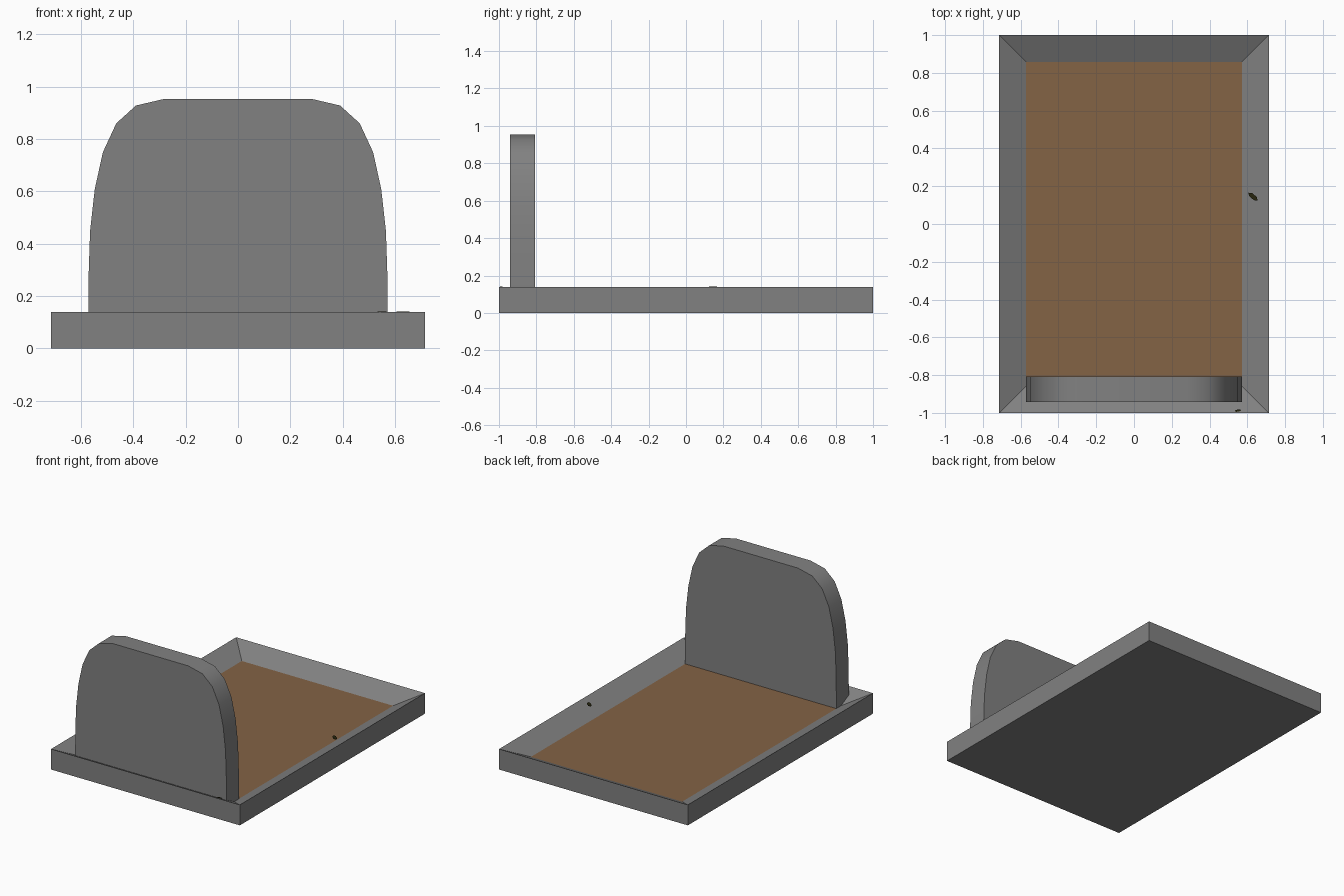
import bpy, bmesh, math
from mathutils import Matrix, Vector

if "Cube" in bpy.data.objects:
    bpy.data.objects.remove(bpy.data.objects["Cube"])


def material(name, rgb):
    m = bpy.data.materials.new(name)
    m.diffuse_color = (*rgb, 1)
    m.use_nodes = True
    m.node_tree.nodes["Principled BSDF"].inputs["Base Color"].default_value = m.diffuse_color
    return m


STONE = material("grey stone", (0.22, 0.22, 0.22))
SOIL = material("brown soil", (0.23, 0.125, 0.06))
DARK = material("dark olive", (0.02, 0.018, 0.004))


def make(name, bm, *mats):
    bmesh.ops.recalc_face_normals(bm, faces=bm.faces)
    mesh = bpy.data.meshes.new(name)
    bm.to_mesh(mesh)
    bm.free()
    for m in mats:
        mesh.materials.append(m)
    ob = bpy.data.objects.new(name, mesh)
    bpy.context.collection.objects.link(ob)
    return ob


def extrude_polygon(points, direction):
    bm = bmesh.new()
    face = bm.faces.new([bm.verts.new(p) for p in points])
    geom = bmesh.ops.extrude_face_region(bm, geom=[face], use_keep_orig=True)["geom"]
    moved = [v for v in geom if isinstance(v, bmesh.types.BMVert)]
    bmesh.ops.translate(bm, verts=moved, vec=direction)
    return bm


# Kerb frame with a sunken soil bed
bm = bmesh.new()
bmesh.ops.create_cube(bm, size=1, matrix=Matrix.Translation((0, 0, 0.07))
                      @ Matrix.Diagonal((1.428, 2, 0.14, 1)))
top = next(f for f in bm.faces if f.normal.z > 0.9)
bmesh.ops.inset_region(bm, faces=[top], thickness=0.142, use_even_offset=True)
bmesh.ops.translate(bm, verts=top.verts[:], vec=(0, 0, -0.07))
top.material_index = 1
make("grave_frame", bm, STONE, SOIL)

# Upright stone with rounded shoulders, reaching down to the soil
half = [(0.572, 0.07), (0.571, 0.27), (0.565, 0.45), (0.547, 0.61), (0.516, 0.75),
        (0.465, 0.86), (0.39, 0.928), (0.283, 0.953)]
outline = half + [(-x, z) for x, z in reversed(half)]
stone = make("headstone",
             extrude_polygon([(x, -0.942, z) for x, z in outline], (0, 0.135, 0)), STONE)
bpy.context.view_layer.objects.active = stone
stone.select_set(True)
bpy.ops.object.shade_smooth_by_angle(angle=math.radians(30))

# Tiny dark flecks lying on the frame
for i, (x, y, length, width, angle) in enumerate([(0.63, 0.145, 0.065, 0.026, -40),
                                                  (0.55, -0.988, 0.035, 0.012, 10)]):
    rot = Matrix.Rotation(math.radians(angle), 3, 'Z')
    pts = [Vector((x, y, 0.14)) + rot @ Vector((length / 2 * math.cos(a), width / 2 * math.sin(a), 0))
           for a in (k * math.pi / 3 for k in range(6))]
    make(f"fleck_{i + 1}", extrude_polygon(pts, (0, 0, 0.002)), DARK)
